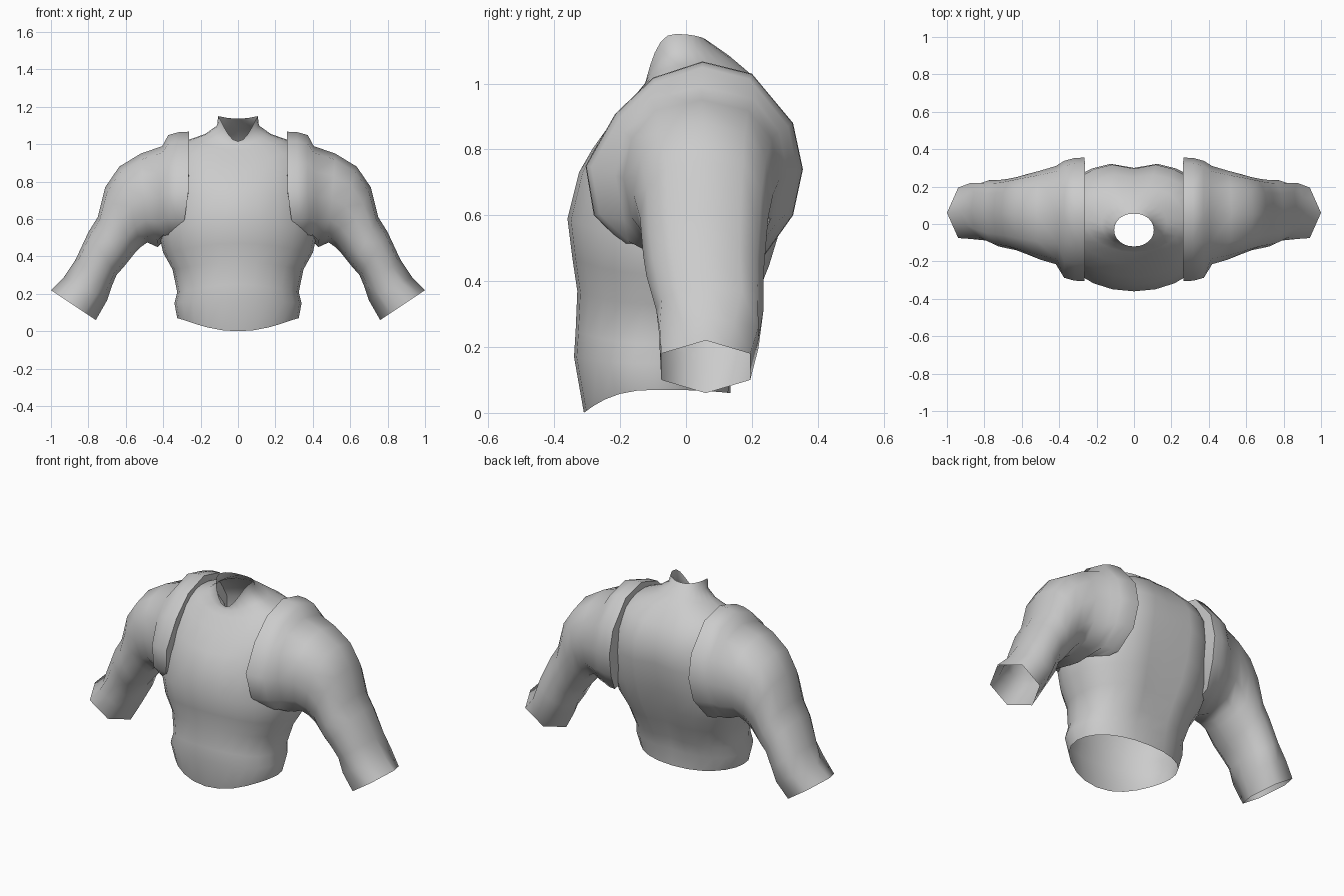
import bpy, bmesh, math

cloth = bpy.data.materials.new("plain grey")
cloth.diffuse_color = (0.6, 0.6, 0.6, 1.0)


def spow(v, p):
    return math.copysign(abs(v) ** p, v)


def loft(name, rows, mirror=False, angle=60):
    """Skin closed rings of points into an open tube."""
    bm = bmesh.new()
    grid = [[bm.verts.new(p) for p in row] for row in rows]
    n = len(rows[0])
    for a, b in zip(grid, grid[1:]):
        for i in range(n):
            j = (i + 1) % n
            bm.faces.new((a[i], a[j], b[j], b[i]))
    bmesh.ops.recalc_face_normals(bm, faces=bm.faces)
    mesh = bpy.data.meshes.new(name)
    bm.to_mesh(mesh)
    bm.free()
    mesh.materials.append(cloth)
    ob = bpy.data.objects.new(name, mesh)
    bpy.context.collection.objects.link(ob)
    bpy.ops.object.select_all(action='DESELECT')
    ob.select_set(True)
    bpy.context.view_layer.objects.active = ob
    bpy.ops.object.shade_smooth_by_angle(angle=math.radians(angle))
    if mirror:
        ob.modifiers.new("mirror", 'MIRROR').use_axis[0] = True
    return ob


# Torso: half width, front y, back y, front z, side z, back z, spine groove
torso_rings = [
    (0.325, -0.31, 0.135, 0.00, 0.07, 0.06, 0.00),
    (0.340, -0.34, 0.145, 0.17, 0.15, 0.16, 0.01),
    (0.325, -0.335, 0.170, 0.25, 0.21, 0.24, 0.02),
    (0.350, -0.33, 0.220, 0.37, 0.33, 0.35, 0.03),
    (0.400, -0.345, 0.260, 0.47, 0.42, 0.45, 0.035),
    (0.425, -0.36, 0.300, 0.59, 0.53, 0.58, 0.035),
    (0.420, -0.325, 0.330, 0.73, 0.72, 0.74, 0.03),
    (0.390, -0.285, 0.325, 0.80, 0.87, 0.86, 0.03),
    (0.340, -0.210, 0.270, 0.905, 0.98, 0.95, 0.02),
    (0.260, -0.150, 0.200, 0.97, 1.025, 1.03, 0.01),
    (0.175, -0.125, 0.130, 1.00, 1.055, 1.085, 0.00),
    (0.112, -0.121, 0.080, 1.01, 1.10, 1.12, 0.00),
    (0.106, -0.120, 0.055, 1.015, 1.15, 1.137, 0.00),
]
rows = []
for w, yf, yb, zf, zs, zb, groove in torso_rings:
    row = []
    for i in range(24):
        a = math.tau * i / 24
        c, s = math.cos(a), math.sin(a)
        x = w * spow(c, 0.9 if s > 0 else 0.97)
        bulge = 0.75 if s > 0 and groove > 0 else 0.97
        y = (yf + yb) / 2 + (yb - yf) / 2 * spow(s, bulge)
        if s > 0.99:
            y -= groove
        z = zs + ((zb if s > 0 else zf) - zs) * abs(s) ** 2.5
        row.append((x, y, z))
    rows.append(row)
loft("torso", rows)

# Raised shoulder strap at the root of the sleeve: y, z, inner edge x,
# running from the top over the back, under the arm and up the front
strap_ring = [
    (0.05, 1.067, 0.262), (0.20, 1.03, 0.262), (0.325, 0.88, 0.262),
    (0.355, 0.74, 0.265), (0.325, 0.60, 0.275), (0.24, 0.48, 0.31),
    (0.03, 0.46, 0.36), (-0.19, 0.51, 0.325), (-0.28, 0.60, 0.285),
    (-0.305, 0.75, 0.265), (-0.215, 0.908, 0.262), (-0.10, 1.018, 0.262),
]
# Cross-section: fraction across the band, depth below the crest
rows = []
for f, k in [(0.0, 0.10), (0.0, 0.0), (0.32, 0.002), (0.66, 0.018)]:
    row = []
    for y, z, xin in strap_ring:
        dy, dz = 0.03 - y, 0.68 - z
        d = math.hypot(dy, dz)
        row.append((xin + (0.43 - xin) * f, y + dy / d * k, z + dz / d * k))
    rows.append(row)

# Sleeves: top x, top z, bottom x, bottom z, front y, back y
sleeve_rings = [
    (0.405, 0.99, 0.43, 0.45, -0.215, 0.31),
    (0.52, 0.95, 0.485, 0.475, -0.19, 0.285),
    (0.635, 0.88, 0.52, 0.45, -0.16, 0.265),
    (0.71, 0.77, 0.55, 0.42, -0.14, 0.25),
    (0.75, 0.61, 0.61, 0.345, -0.13, 0.24),
    (0.80, 0.53, 0.65, 0.30, -0.12, 0.235),
    (0.87, 0.38, 0.675, 0.24, -0.09, 0.235),
    (0.93, 0.29, 0.70, 0.165, -0.08, 0.22),
    (1.00, 0.22, 0.76, 0.06, -0.075, 0.195),
]
for tx, tz, bx, bz, yf, yb in sleeve_rings:
    row = []
    for i in range(12):
        a = math.tau * i / 12
        c, s = math.cos(a), spow(math.sin(a), 0.75)
        if tx > 0.9:  # six-sided cuff
            c = (1, 0.75, 0.5, 0, -0.5, -0.75, -1, -0.75, -0.5, 0, 0.5, 0.75)[i]
            s = (0, 0.5, 1, 1, 1, 0.5, 0, -0.5, -1, -1, -1, -0.5)[i]
        row.append(((tx + bx) / 2 + (tx - bx) / 2 * c,
                    (yf + yb) / 2 + (yb - yf) / 2 * s,
                    (tz + bz) / 2 + (tz - bz) / 2 * c))
    rows.append(row)
loft("sleeve_with_strap", rows, mirror=True, angle=80)
